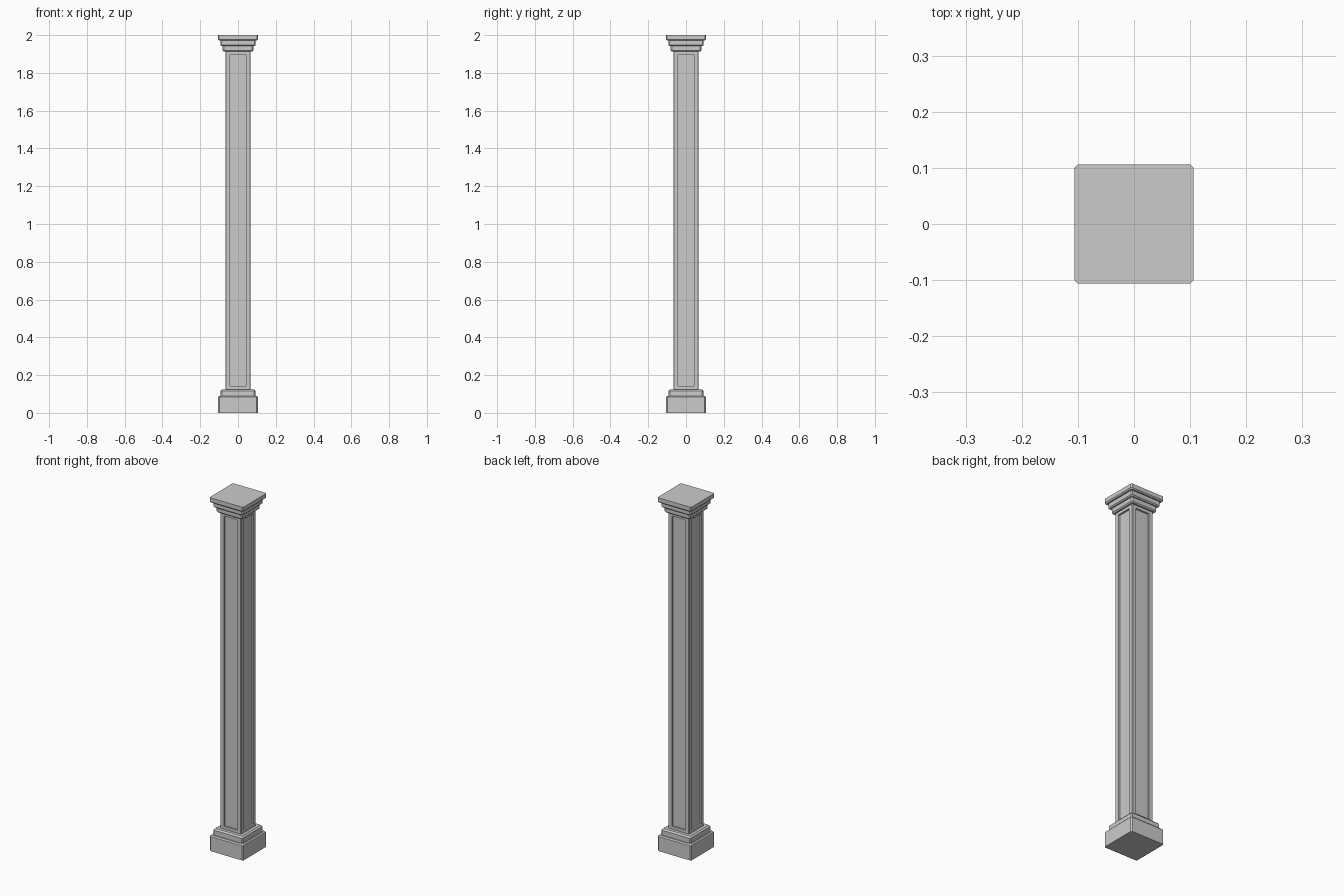
import bpy, bmesh

if "Cube" in bpy.data.objects:
    bpy.data.objects.remove(bpy.data.objects["Cube"])


def finish(name, bm):
    bmesh.ops.recalc_face_normals(bm, faces=bm.faces)
    mesh = bpy.data.meshes.new(name)
    bm.to_mesh(mesh)
    bm.free()
    obj = bpy.data.objects.new(name, mesh)
    bpy.context.collection.objects.link(obj)
    return obj


def stack(name, profile, cut=0.006):
    """Loft square rings with clipped corners through (half width, z)."""
    bm = bmesh.new()
    rings = []
    for h, z in profile:
        c = h - cut
        pts = [(c, -h), (h, -c), (h, c), (c, h), (-c, h), (-h, c), (-h, -c), (-c, -h)]
        rings.append([bm.verts.new((x, y, z)) for x, y in pts])
    for a, b in zip(rings, rings[1:]):
        for i in range(8):
            j = (i + 1) % 8
            bm.faces.new((a[i], a[j], b[j], b[i]))
    bm.faces.new(rings[0][::-1])
    bm.faces.new(rings[-1])
    return bm


# Stepped base: plinth and upper moulding
finish("base", stack("base", [
    (0.105, 0), (0.105, 0.083), (0.099, 0.089), (0.092, 0.089),
    (0.092, 0.117), (0.084, 0.125), (0.06, 0.125)]))

# Shaft with a recessed panel on each wide side
bm = stack("shaft", [(0.067, 0.12), (0.067, 1.918)], 0.004)
bm.normal_update()
sides = [f for f in bm.faces if abs(f.normal.z) < 0.1 and f.calc_area() > 0.1]
bmesh.ops.inset_individual(bm, faces=sides, thickness=0.026)
bmesh.ops.inset_individual(bm, faces=sides, thickness=0.004, depth=0)
bmesh.ops.inset_individual(bm, faces=sides, thickness=0.001, depth=-0.009)
finish("shaft", bm)

# Stepped capital, widening upward
finish("capital", stack("capital", [
    (0.06, 1.913), (0.075, 1.913), (0.081, 1.919), (0.081, 1.942),
    (0.087, 1.942), (0.093, 1.948), (0.093, 1.971),
    (0.1, 1.971), (0.106, 1.977), (0.106, 2.0)]))
